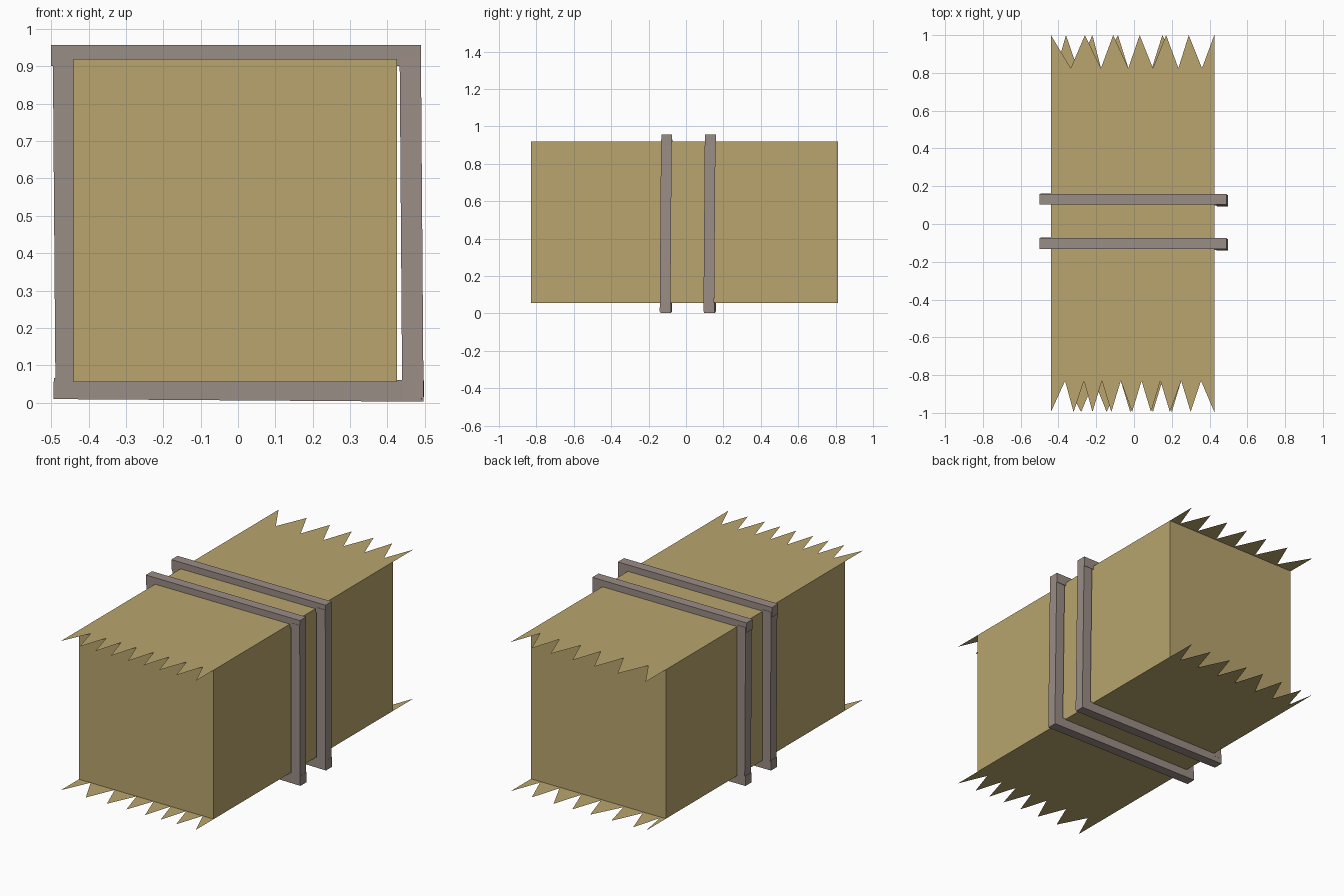
import bpy, bmesh
from mathutils import Vector

if "Cube" in bpy.data.objects:
    bpy.data.objects.remove(bpy.data.objects["Cube"])


def material(name, rgb):
    m = bpy.data.materials.new(name)
    m.diffuse_color = (*rgb, 1)
    m.use_nodes = True
    m.node_tree.nodes["Principled BSDF"].inputs["Base Color"].default_value = m.diffuse_color
    return m


STRAW = material("straw", (0.479, 0.376, 0.156))
ROPE = material("grey rope", (0.323, 0.266, 0.238))


def finish(name, bm, mat):
    mesh = bpy.data.meshes.new(name)
    bm.to_mesh(mesh)
    bm.free()
    mesh.materials.append(mat)
    obj = bpy.data.objects.new(name, mesh)
    bpy.context.collection.objects.link(obj)


def box(name, lo, hi, mat):
    bm = bmesh.new()
    bmesh.ops.create_cube(bm, size=1)
    for v in bm.verts:
        v.co = [(a + b) / 2 + c * (b - a) for a, b, c in zip(lo, hi, v.co)]
    finish(name, bm, mat)


# bale body
X0, X1, Y0, Y1, Z0, Z1 = -0.44, 0.425, -0.83, 0.813, 0.055, 0.92
box("bale_body", (X0, Y0, Z0), (X1, Y1, Z1), STRAW)


# paper-thin ragged straw fringe: half teeth at both sides, full teeth between
def fringe(name, z, root, valley, tip, tips, valleys):
    bm = bmesh.new()
    roots = [X0] + valleys + [X1]
    for i, t in enumerate(tips):
        a, b = roots[i], roots[i + 1]
        pts = [(a, root), (b, root), (b, valley), (t, tip), (a, valley)]
        if t == X0:
            pts = [(a, root), (b, root), (b, valley), (t, tip)]
        elif t == X1:
            pts = [(a, root), (b, root), (t, tip), (a, valley)]
        if abs(root - valley) < 1e-5:
            pts = [(a, root), (b, root), (t, tip)]
        f = bm.faces.new([bm.verts.new((x, y, z)) for x, y in pts])
        f.normal_update()
        if f.normal.z * (z - 0.5) < 0:
            f.normal_flip()
    finish(name, bm, STRAW)


fringe("fringe_top_front", Z1, Y0, Y0, -0.995,
       [X0, -0.32, -0.22, -0.12, -0.01, 0.09, 0.19, 0.30, X1],
       [-0.365, -0.265, -0.17, -0.07, 0.04, 0.14, 0.25, 0.355])
fringe("fringe_bottom_front", Z0, Y0, Y0, -0.995,
       [X0, -0.28, -0.145, -0.02, 0.10, 0.20, 0.30, X1],
       [-0.365, -0.21, -0.07, 0.04, 0.15, 0.25, 0.355])
fringe("fringe_top_back", Z1, Y1, 0.825, 1.0,
       [X0, -0.26, -0.11, 0.03, 0.17, 0.29, X1],
       [-0.335, -0.175, -0.03, 0.10, 0.235, 0.36])
fringe("fringe_bottom_back", Z0, Y1, 0.825, 1.0,
       [X0, -0.36, -0.22, -0.085, 0.03, 0.15, 0.29, X1],
       [-0.41, -0.30, -0.175, -0.03, 0.095, 0.235, 0.36])


# square rope bar running between two centre points
def bar(name, p, q, w=0.057):
    p, q = Vector(p), Vector(q)
    d = (q - p).normalized()
    side = Vector((0, 1, 0))
    side = (side - d * side.dot(d)).normalized()
    up = d.cross(side)
    bm = bmesh.new()
    bmesh.ops.create_cube(bm, size=1)
    for v in bm.verts:
        c = v.co.copy()
        v.co = (p + q) / 2 + d * c.x * (q - p).length + side * c.y * w + up * c.z * w
    bm.normal_update()
    bmesh.ops.recalc_face_normals(bm, faces=bm.faces)
    finish(name, bm, ROPE)


# two slightly crooked rope loops
for tag, y in (("front", -0.105), ("back", 0.129)):
    bar(f"rope_top_{tag}", (-0.50, y + 0.002, 0.929), (0.49, y + 0.002, 0.929))
    bar(f"rope_left_{tag}", (-0.467, y + 0.004, 0.93), (-0.460, y + 0.002, 0.04))
    bar(f"rope_right_{tag}", (0.461, y, 0.93), (0.468, y - 0.007, 0.01))
    bar(f"rope_bottom_{tag}", (-0.493, y + 0.002, 0.038), (0.497, y - 0.004, 0.031))
